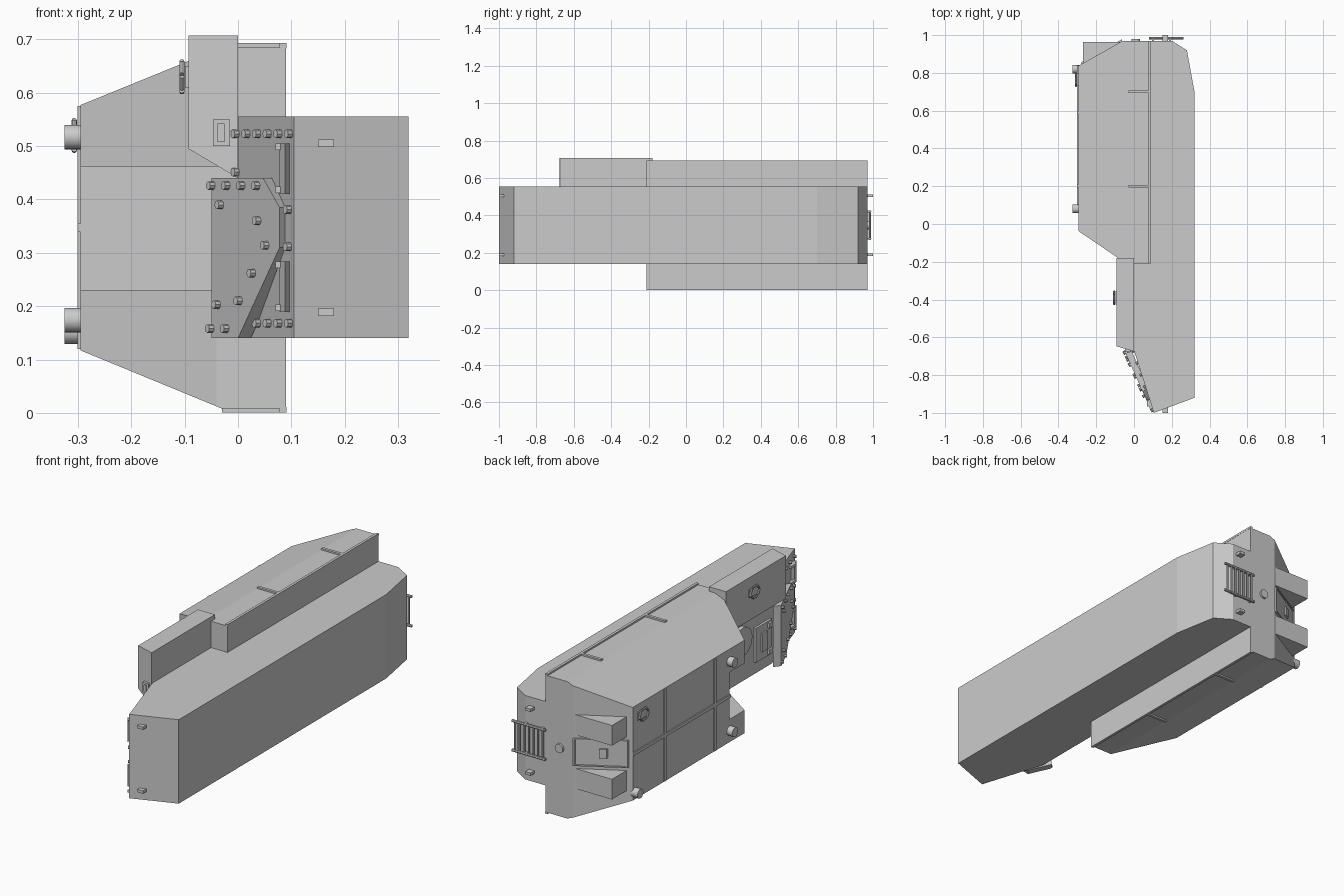
import bpy, bmesh, math
from mathutils import Vector, Matrix

cube = bpy.data.objects.get("Cube")
if cube:
    bpy.data.objects.remove(cube)

grey = bpy.data.materials.new("plain_grey")
grey.use_nodes = True
grey.diffuse_color = (0.6, 0.6, 0.6, 1)
grey.node_tree.nodes["Principled BSDF"].inputs["Base Color"].default_value = (0.6, 0.6, 0.6, 1)


def finish(name, bm):
    bmesh.ops.recalc_face_normals(bm, faces=bm.faces)
    mesh = bpy.data.meshes.new(name)
    bm.to_mesh(mesh)
    bm.free()
    mesh.materials.append(grey)
    ob = bpy.data.objects.new(name, mesh)
    bpy.context.collection.objects.link(ob)
    return ob


def loft(name, lower, upper):
    """Solid between two matching outlines."""
    bm = bmesh.new()
    a = [bm.verts.new(p) for p in lower]
    b = [bm.verts.new(p) for p in upper]
    bm.faces.new(a)
    bm.faces.new(b)
    for i in range(len(a)):
        j = (i + 1) % len(a)
        bm.faces.new((a[i], a[j], b[j], b[i]))
    return finish(name, bm)


def plan(name, pts, z0, z1):
    return loft(name, [(x, y, z0) for x, y in pts], [(x, y, z1) for x, y in pts])


def box(name, x0, x1, y0, y1, z0, z1):
    return plan(name, [(x0, y0), (x1, y0), (x1, y1), (x0, y1)], z0, z1)


def rod(name, a, b, r, sides=16):
    a, b = Vector(a), Vector(b)
    bm = bmesh.new()
    turn = (b - a).to_track_quat('Z', 'Y').to_matrix().to_4x4()
    bmesh.ops.create_cone(bm, cap_ends=True, segments=sides, radius1=r, radius2=r,
                          depth=(b - a).length,
                          matrix=Matrix.Translation((a + b) / 2) @ turn)
    ob = finish(name, bm)
    bpy.context.view_layer.objects.active = ob
    ob.select_set(True)
    bpy.ops.object.shade_smooth_by_angle()
    ob.select_set(False)
    return ob


MID = 0.347  # height of the mirror plane


def both(z0, z1):
    """A height span and its mirror image."""
    return (("upper", z0, z1), ("lower", 2 * MID - z1, 2 * MID - z0))


# Main hull
plan("hull", [(0.105, -1), (0.32, -0.92), (0.32, 0.7), (0.28, 0.92), (0.2, 0.97),
              (0, 0.97), (0, -0.67)], 0.14, 0.555)

# Wide upper body with raked ends
section = [(0.09, 0.008), (-0.03, 0.008), (-0.295, 0.117),
           (-0.295, 0.577), (-0.03, 0.685), (0.09, 0.685)]
bm = bmesh.new()
ends = [[bm.verts.new((x, y, z)) for x, z in section] for y in (-0.21, 0.97)]
for ring in ends:
    bm.faces.new(ring)
for i in range(6):
    j = (i + 1) % 6
    bm.faces.new((ends[0][i], ends[0][j], ends[1][j], ends[1][i]))
for co, normal in (((-0.04, -0.21, 0), (-0.17, -0.25, 0)),
                   ((-0.06, 0.97, 0), (-0.13, 0.23, 0))):
    cut = bmesh.ops.bisect_plane(bm, geom=bm.verts[:] + bm.edges[:] + bm.faces[:],
                                 plane_co=co, plane_no=normal, clear_outer=True)
    rim = [e for e in cut["geom_cut"] if isinstance(e, bmesh.types.BMEdge)]
    bmesh.ops.holes_fill(bm, edges=rim)
body = finish("upper_body", bm)

# Recess at the front of the upper body
cutter = box("recess_cutter", -0.4, 0.01, -0.5, 0.08, 0.23, 0.462)
cutter.hide_render = True
mod = body.modifiers.new("recess", 'BOOLEAN')
mod.object = cutter
mod.operation = 'DIFFERENCE'
mod.solver = 'EXACT'
bpy.context.view_layer.objects.active = body
bpy.ops.object.modifier_apply(modifier=mod.name)
bpy.data.objects.remove(cutter)

# Side rails and crossbars
for side, z0, z1 in both(0.683, 0.693):
    box(side + "_side_rail", 0.078, 0.091, -0.21, 0.97, z0, z1)
    for y in (0.2, 0.7):
        box(side + "_crossbar", -0.03, 0.08, y - 0.007, y + 0.007, z0, z1)

# Raised strips on the outer panel
box("long_strip", -0.301, -0.294, 0.08, 0.84, 0.339, 0.355)
for y in (0.2, 0.59):
    box("cross_strip", -0.301, -0.294, y - 0.008, y + 0.008, 0.12, 0.575)

# Short cylinders on the outer panel
for y, z in ((0.08, 0.517), (0.08, 0.174), (0.82, 0.152)):
    rod("vent_cylinder", (-0.28, y, z), (-0.325, y, z), 0.023, 24)

# Side storage box with a slanted lower edge and slightly raked front
case = [(0, 0.44), (-0.093, 0.495), (-0.093, 0.707), (0, 0.707)]
loft("storage_box", [(x, -0.675 - x * 0.3, z) for x, z in case],
     [(x, -0.18, z) for x, z in case])
box("box_vent_frame", -0.047, -0.015, -0.678, -0.65, 0.5, 0.55)
box("box_vent", -0.038, -0.025, -0.683, -0.65, 0.508, 0.542)


# Tie-down brackets
def tie_down(x, y, z):
    box("tie_plate", x - 0.006, x, y - 0.035, y + 0.035, z - 0.02, z + 0.02)
    for k in range(6):
        a, b = (math.radians(60 * n) for n in (k, k + 0.85))
        rod("tie_ring", (x - 0.012, y + 0.035 * math.cos(a), z + 0.03 * math.sin(a)),
            (x - 0.012, y + 0.035 * math.cos(b), z + 0.03 * math.sin(b)), 0.005, 8)


tie_down(-0.093, -0.39, 0.63)
tie_down(-0.295, 0.765, 0.52)

# Hatches on the hull deck
rod("round_hatch", (0.01, -0.42, MID), (-0.02, -0.42, MID), 0.07, 32)
box("deck_hatch", -0.012, 0.01, -0.655, -0.53, 0.2, 0.37)
box("deck_hatch_panel", -0.02, 0, -0.61, -0.57, 0.24, 0.33)
for z in (0.22, 0.35):
    box("deck_hatch_hinge", -0.022, 0, -0.65, -0.62, z - 0.012, z + 0.012)


# Folded vane over the sloping nose
def nose_y(x):
    return -1 + 3.14 * (0.105 - x)


def vane_y(x):
    return -0.785 - 2.25 * x


vane = [(-0.05, 0.14), (0, 0.14), (0.078, 0.31), (0.078, 0.385), (0.047, 0.44), (-0.05, 0.44)]
loft("nose_vane", [(x, vane_y(x), z) for x, z in vane],
     [(x + 0.024, vane_y(x) + 0.03, z) for x, z in vane])

# Bolts on the nose and vane
nose_bolts = [(0.02 * i, 0.523) for i in range(6)] + [(0.04 + 0.02 * i, 0.168) for i in range(4)]
nose_bolts += [(0.098, 0.381), (0.098, 0.311), (0, 0.451)]
vane_bolts = [(-0.046 + 0.028 * i, 0.426) for i in range(4)]
vane_bolts += [(-0.02 + 0.025 * i, 0.158 + 0.052 * i) for i in range(4)]
vane_bolts += [(-0.048, 0.158), (-0.03, 0.39), (0.04, 0.36), (-0.036, 0.203)]
for bolts, height in ((nose_bolts, nose_y), (vane_bolts, vane_y)):
    for x, z in bolts:
        y = height(x)
        rod("bolt", (x + 0.005, y + 0.003, z), (x - 0.01, y - 0.006, z), 0.008, 8)

# Lamp guards and nose brackets
for side, z0, z1 in both(0.41, 0.505):
    guard = [(0.088, z0), (0.098, z0), (0.098, z1), (0.088, z1)]
    loft(side + "_lamp_guard", [(x - 0.01, nose_y(x) - 0.012, z) for x, z in guard],
         [(x, nose_y(x) + 0.005, z) for x, z in guard])
    for z in (z0 + 0.008, z1 - 0.006):
        box(side + "_lamp_arm", 0.07, 0.09, -0.965, -0.92, z - 0.006, z + 0.006)
for side, z0, z1 in both(0.498, 0.512):
    box(side + "_front_tow_eye", 0.15, 0.18, -1.0, -0.96, z0, z1)
    box(side + "_rear_tow_eye", 0.15, 0.18, 0.96, 1.0, z0, z1)

# Rear ladder
for z in (0.275, 0.42):
    rod("ladder_rail", (0.08, 0.984, z), (0.262, 0.984, z), 0.007, 8)
    for x in (0.1, 0.19):
        box("ladder_foot", x - 0.006, x + 0.006, 0.965, 0.984, z - 0.005, z + 0.005)
for i in range(7):
    x = 0.095 + i * 0.025
    rod("ladder_rung", (x, 0.984, 0.275), (x, 0.984, 0.42), 0.005, 8)
rod("rear_cap", (0.01, 0.96, MID), (0.01, 0.98, MID), 0.022, 24)

# Rear wedge housings
for side, z0, z1 in both(0.43, 0.53):
    plan(side + "_rear_wedge", [(-0.05, 0.964), (-0.27, 0.964), (-0.27, 0.845)], z0, z1)


# Rear door, its frame and handle on the raked panel
def rake(name, x0, x1, z0, z1, thick):
    def y(x):
        return 0.97 + (x + 0.06) * 0.13 / 0.23
    plan(name, [(x0, y(x0) - 0.01), (x1, y(x1) - 0.01),
                (x1, y(x1) + thick), (x0, y(x0) + thick)], z0, z1)


rake("rear_door", -0.272, -0.072, 0.285, 0.41, 0.004)
for z in (0.28, 0.409):
    rake("door_frame_side", -0.28, -0.064, z, z + 0.006, 0.01)
for x in (-0.28, -0.07):
    rake("door_frame_end", x, x + 0.006, 0.28, 0.415, 0.01)
rake("door_handle", -0.2, -0.17, 0.325, 0.37, 0.015)
